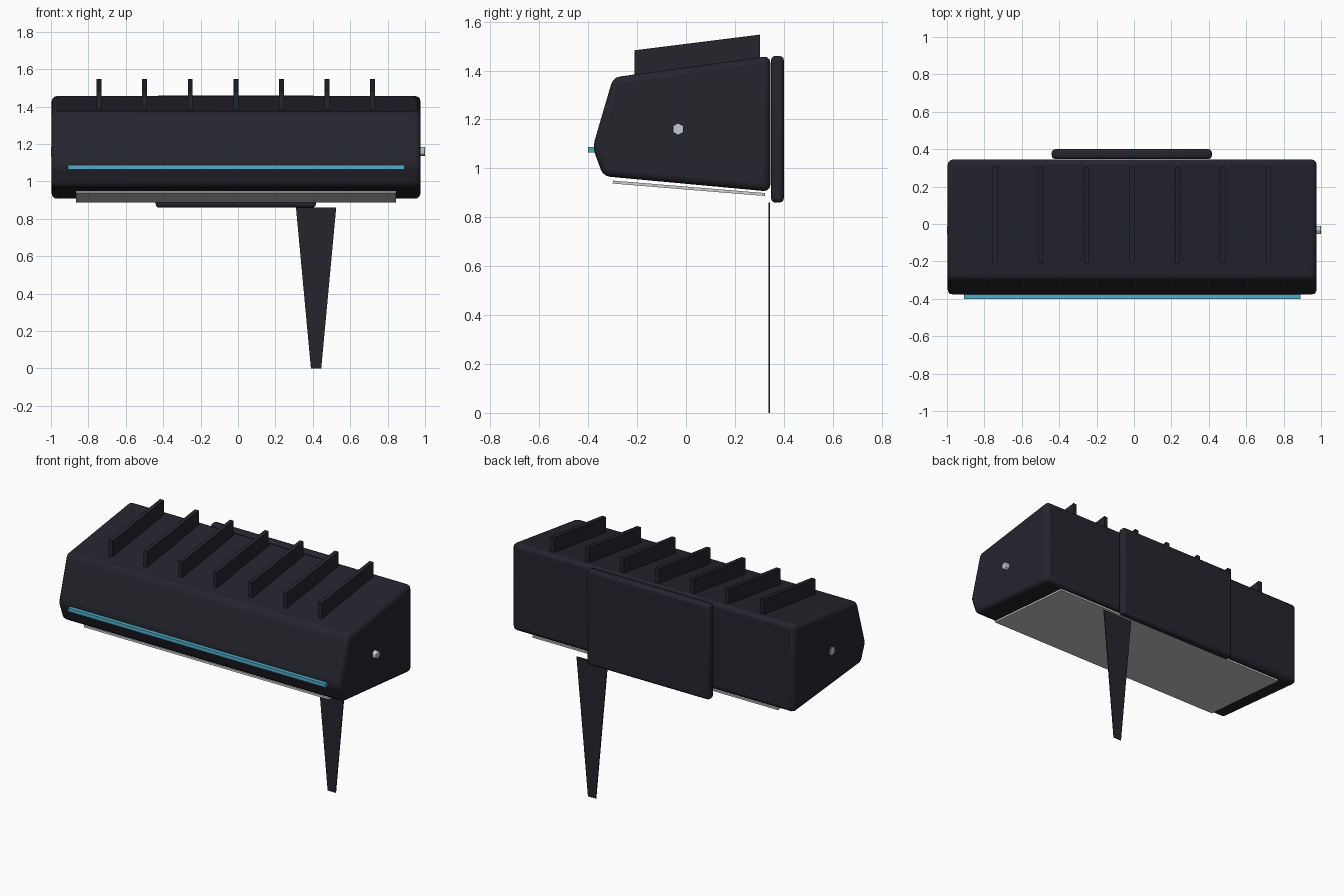
import bpy
import bmesh
import math

cube = bpy.data.objects.get("Cube")
if cube:
    bpy.data.objects.remove(cube, do_unlink=True)


def material(name, rgb):
    mat = bpy.data.materials.new(name)
    mat.use_nodes = True
    mat.diffuse_color = (*rgb, 1)
    mat.node_tree.nodes["Principled BSDF"].inputs["Base Color"].default_value = (*rgb, 1)
    return mat


CHARCOAL = material("charcoal", (0.018, 0.018, 0.027))
CYAN = material("cyan", (0.08, 0.42, 0.6))
PANEL = material("pale grey", (0.6, 0.62, 0.62))
STEEL = material("steel", (0.55, 0.58, 0.63))


def prism(name, outline, axis, start, end, mat, bevel=0, segments=3):
    """Extrude a 2D outline along x (outline in y, z) or y (outline in x, z)."""
    def place(p, t):
        return (t, *p) if axis == "x" else (p[0], t, p[1])

    bm = bmesh.new()
    face = bm.faces.new([bm.verts.new(place(p, start)) for p in outline])
    grown = bmesh.ops.extrude_face_region(bm, geom=[face])["geom"]
    shift = (end - start, 0, 0) if axis == "x" else (0, end - start, 0)
    bmesh.ops.translate(bm, vec=shift,
                        verts=[v for v in grown if isinstance(v, bmesh.types.BMVert)])
    bmesh.ops.recalc_face_normals(bm, faces=bm.faces)
    mesh = bpy.data.meshes.new(name)
    bm.to_mesh(mesh)
    bm.free()
    mesh.materials.append(mat)
    obj = bpy.data.objects.new(name, mesh)
    bpy.context.collection.objects.link(obj)
    if bevel:
        mod = obj.modifiers.new("rounded edges", "BEVEL")
        mod.width = bevel
        mod.segments = segments
        mod.limit_method = "ANGLE"
        mod.angle_limit = math.radians(15)
        bpy.ops.object.select_all(action="DESELECT")
        obj.select_set(True)
        bpy.context.view_layer.objects.active = obj
        bpy.ops.object.shade_smooth_by_angle(angle=math.radians(35))
    return obj


def rect(a0, a1, b0, b1):
    return [(a0, b0), (a1, b0), (a1, b1), (a0, b1)]


# Main housing with sloping top, front and underside
housing = [(-0.382, 1.085), (-0.298, 1.372), (0.345, 1.46),
           (0.345, 0.905), (-0.338, 0.968)]
prism("housing", housing, "x", -0.996, 0.976, CHARCOAL, 0.028)

# Row of cooling fins, sheared to follow the top
fin = [(-0.21, 1.375), (0.303, 1.44), (0.303, 1.547), (-0.21, 1.483)]
for i in range(7):
    x = -0.743 + i * 0.2438
    prism(f"cooling_fin_{i + 1}", fin, "x", x - 0.013, x + 0.013, CHARCOAL)

# Light strip along the nose
prism("light_strip", rect(-0.4, -0.36, 1.065, 1.087), "x", -0.908, 0.89, CYAN)

# Tilted panel beneath the housing
panel = [(-0.3, 0.938), (0.323, 0.887), (0.324, 0.899), (-0.299, 0.95)]
prism("underside_panel", panel, "x", -0.867, 0.846, PANEL)

# Back mounting plate and tapered ground spike
prism("mounting_plate", rect(-0.44, 0.416, 0.86, 1.46), "y", 0.348, 0.4, CHARCOAL, 0.018)
spike = [(0.31, 0.86), (0.39, 0), (0.445, 0), (0.525, 0.86)]
prism("ground_spike", spike, "y", 0.337, 0.343, CHARCOAL)

# Hexagonal bolts on both ends
bolt = [(-0.032 + 0.026 * math.sin(k * math.pi / 3),
         1.16 + 0.026 * math.cos(k * math.pi / 3)) for k in range(6)]
prism("left_bolt", bolt, "x", 0.965, 1.0, STEEL, 0.004, 2)
prism("right_bolt", bolt, "x", -1.0, -0.97, STEEL)
